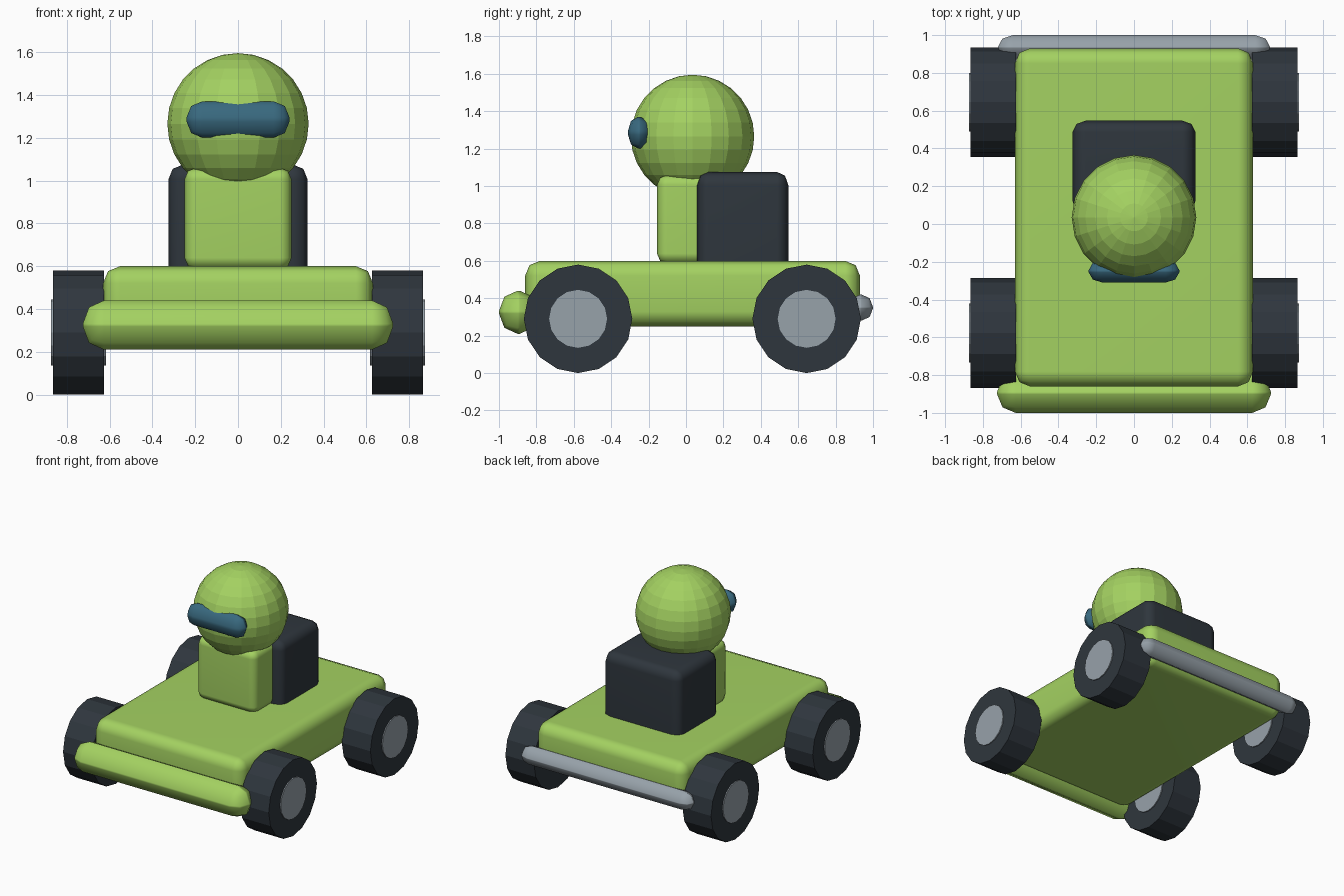
import bpy
from math import pi

cube = bpy.data.objects.get("Cube")
if cube:
    bpy.data.objects.remove(cube, do_unlink=True)


def material(name, rgb):
    m = bpy.data.materials.new(name)
    m.use_nodes = True
    m.diffuse_color = (*rgb, 1)
    for node in m.node_tree.nodes:
        if node.type == 'BSDF_PRINCIPLED':
            node.inputs["Base Color"].default_value = (*rgb, 1)
    return m


GREEN = material("lime_green", (0.37, 0.64, 0.12))
DARK = material("dark_slate", (0.028, 0.037, 0.047))
GREY = material("light_grey", (0.31, 0.36, 0.40))
TEAL = material("teal_blue", (0.04, 0.14, 0.21))


def finish(name, mat):
    ob = bpy.context.object
    ob.name = ob.data.name = name
    ob.data.materials.append(mat)
    return ob


def rounded_box(name, mat, low, high, radius):
    """Box between two corners; radius gives the rounding along each axis."""
    centre = [(a + b) / 2 for a, b in zip(low, high)]
    bpy.ops.mesh.primitive_cube_add(size=1, location=centre)
    ob = finish(name, mat)
    size = [(b - a) / r for a, b, r in zip(low, high, radius)]
    for v in ob.data.vertices:
        v.co = [c * s for c, s in zip(v.co, size)]
    ob.scale = radius
    bevel = ob.modifiers.new("rounding", 'BEVEL')
    bevel.width = 0.99
    bevel.segments = 2
    bevel.limit_method = 'NONE'
    ob.data.shade_smooth()
    ob.modifiers.new("flat_sides", 'WEIGHTED_NORMAL')
    return ob


def cylinder(name, mat, radius, width, location):
    bpy.ops.mesh.primitive_cylinder_add(vertices=16, radius=radius, depth=width,
                                        location=location, rotation=(0, pi / 2, 0))
    return finish(name, mat)


# Chassis and bumpers
rounded_box("chassis", GREEN, (-0.63, -0.86, 0.25), (0.63, 0.93, 0.60), (0.08, 0.08, 0.08))
rounded_box("front_bumper", GREEN, (-0.725, -1.0, 0.21), (0.725, -0.79, 0.44), (0.10, 0.10, 0.11))
rounded_box("rear_bumper", GREY, (-0.72, 0.87, 0.28), (0.72, 1.0, 0.42), (0.08, 0.063, 0.068))

# Wheels with hubs running right through
for side, x in (("left", 0.745), ("right", -0.745)):
    for end, y in (("front", -0.577), ("rear", 0.645)):
        cylinder(f"{end}_{side}_tyre", DARK, 0.29, 0.24, (x, y, 0.29))
        cylinder(f"{end}_{side}_hub", GREY, 0.155, 0.255, (x, y, 0.29))

# Driver with seat block behind
rounded_box("torso", GREEN, (-0.25, -0.155, 0.585), (0.25, 0.20, 1.06), (0.055, 0.055, 0.055))
rounded_box("seat_block", DARK, (-0.325, 0.06, 0.50), (0.325, 0.547, 1.075), (0.07, 0.06, 0.07))
bpy.ops.mesh.primitive_uv_sphere_add(segments=20, ring_count=14, radius=0.33,
                                     location=(0, 0.035, 1.265))
finish("head", GREEN)
rounded_box("visor", TEAL, (-0.24, -0.31, 1.20), (0.24, -0.19, 1.37), (0.075, 0.055, 0.075))
